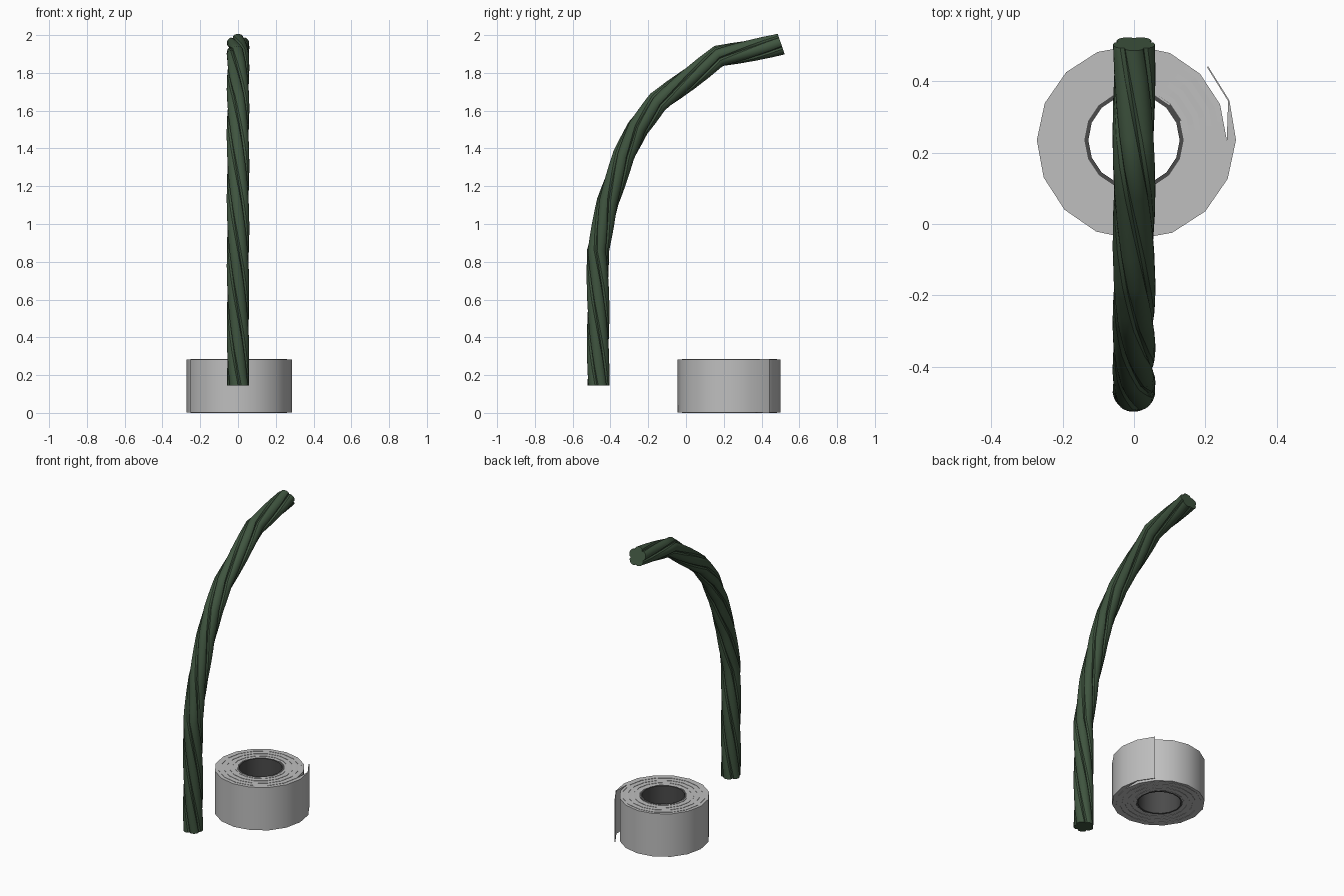
import bpy, bmesh, math
from mathutils import Vector

if "Cube" in bpy.data.objects:
    bpy.data.objects.remove(bpy.data.objects["Cube"])


def material(name, color):
    m = bpy.data.materials.new(name)
    m.use_nodes = True
    m.diffuse_color = (*color, 1)
    m.node_tree.nodes["Principled BSDF"].inputs["Base Color"].default_value = (*color, 1)
    return m


def loft(name, rings, mat, angle, closed=False):
    """Skin a list of closed cross-sections; cap the ends unless the loft is closed."""
    bm = bmesh.new()
    rows = [[bm.verts.new(p) for p in ring] for ring in rings]
    pairs = list(zip(rows, rows[1:]))
    if closed:
        pairs.append((rows[-1], rows[0]))
    else:
        bm.faces.new(rows[0])
        bm.faces.new(rows[-1])
    n = len(rows[0])
    for a, b in pairs:
        for i in range(n):
            j = (i + 1) % n
            bm.faces.new((a[i], a[j], b[j], b[i]))
    bmesh.ops.recalc_face_normals(bm, faces=bm.faces)
    mesh = bpy.data.meshes.new(name)
    bm.to_mesh(mesh)
    bm.free()
    obj = bpy.data.objects.new(name, mesh)
    bpy.context.collection.objects.link(obj)
    mesh.materials.append(mat)
    bpy.ops.object.select_all(action='DESELECT')
    obj.select_set(True)
    bpy.context.view_layer.objects.active = obj
    bpy.ops.object.shade_smooth_by_angle(angle=math.radians(angle))
    return obj


green = material("dark green", (0.05, 0.09, 0.05))
grey = material("light grey", (0.52, 0.52, 0.52))
charcoal = material("charcoal", (0.07, 0.07, 0.07))

# Twisted stem: five-lobed section swept along a bent path in the y-z plane
path = [Vector((0, y, z)) for y, z in [
    (-.465, -.2), (-.465, .145), (-.465, .5), (-.467, .86), (-.413, 1.12), (-.33, 1.36),
    (-.255, 1.51), (-.15, 1.645), (.175, 1.888), (.505, 1.95), (.70, 2.07)]]
tangents = [(c - a).normalized() for a, c in zip(path, path[2:])]
path = path[1:-1]
LOBES, AROUND, STEPS, TWIST = 5, 40, 4, -3.6

centres = []
for k in range(len(path) - 1):
    for s in range(STEPS):
        t = s / STEPS
        centres.append((path[k].lerp(path[k + 1], t), tangents[k].lerp(tangents[k + 1], t).normalized()))
centres.append((path[-1], tangents[-1]))

length = sum((b - a).length for a, b in zip(path, path[1:]))
side = Vector((1, 0, 0))
rings, travelled = [], 0
for k, (c, tan) in enumerate(centres):
    if k:
        travelled += (c - centres[k - 1][0]).length
    up = tan.cross(side)
    spin = TWIST * (travelled - length)
    ring = []
    for i in range(AROUND):
        a = math.tau * i / AROUND
        r = 0.046 + 0.014 * math.sqrt(abs(math.sin(a * LOBES / 2)))
        b = a + spin + math.pi / 2
        ring.append(c + r * (math.cos(b) * side + math.sin(b) * up))
    rings.append(ring)
loft("twisted_stem", rings, green, 35)

# Tape roll: a strip wound in a spiral, its loose end lifting off
CY, HEIGHT, SIDES, TURNS = 0.235, 0.285, 16, 8
R0, R1 = 0.143, 0.262
pitch = (R1 - R0) / (TURNS - 1)
last = SIDES * TURNS


def upright(a, r_in, r_out, z0=0, z1=HEIGHT):
    return [(r * math.cos(a), CY + r * math.sin(a), z)
            for r, z in ((r_in, z0), (r_out, z0), (r_out, z1), (r_in, z1))]


rings = []
for i in range(last + 1):
    a = math.pi / 4 + math.tau * (i - last) / SIDES
    inner = R0 + pitch * (i / SIDES - 1)
    outer = inner + pitch
    if i < SIDES:
        inner = R0 - 0.004
        outer = max(outer, inner + 0.002)
    outer = outer + 0.010 * max(0, i - last + SIDES) / SIDES
    if i >= last - 1:
        outer += 0.002 * (i - last + 2)
        inner = outer - 0.004
    # alternate the layer edges slightly so the windings show
    inset = 0.002 * (i // SIDES % 2)
    rings.append(upright(a, inner, outer, inset, HEIGHT - inset))
loft("tape_spiral", rings, grey, 30)

# Cardboard core
rings = [upright(math.tau * i / SIDES, 0.128, 0.144) for i in range(SIDES)]
loft("roll_core", rings, charcoal, 30, closed=True)
